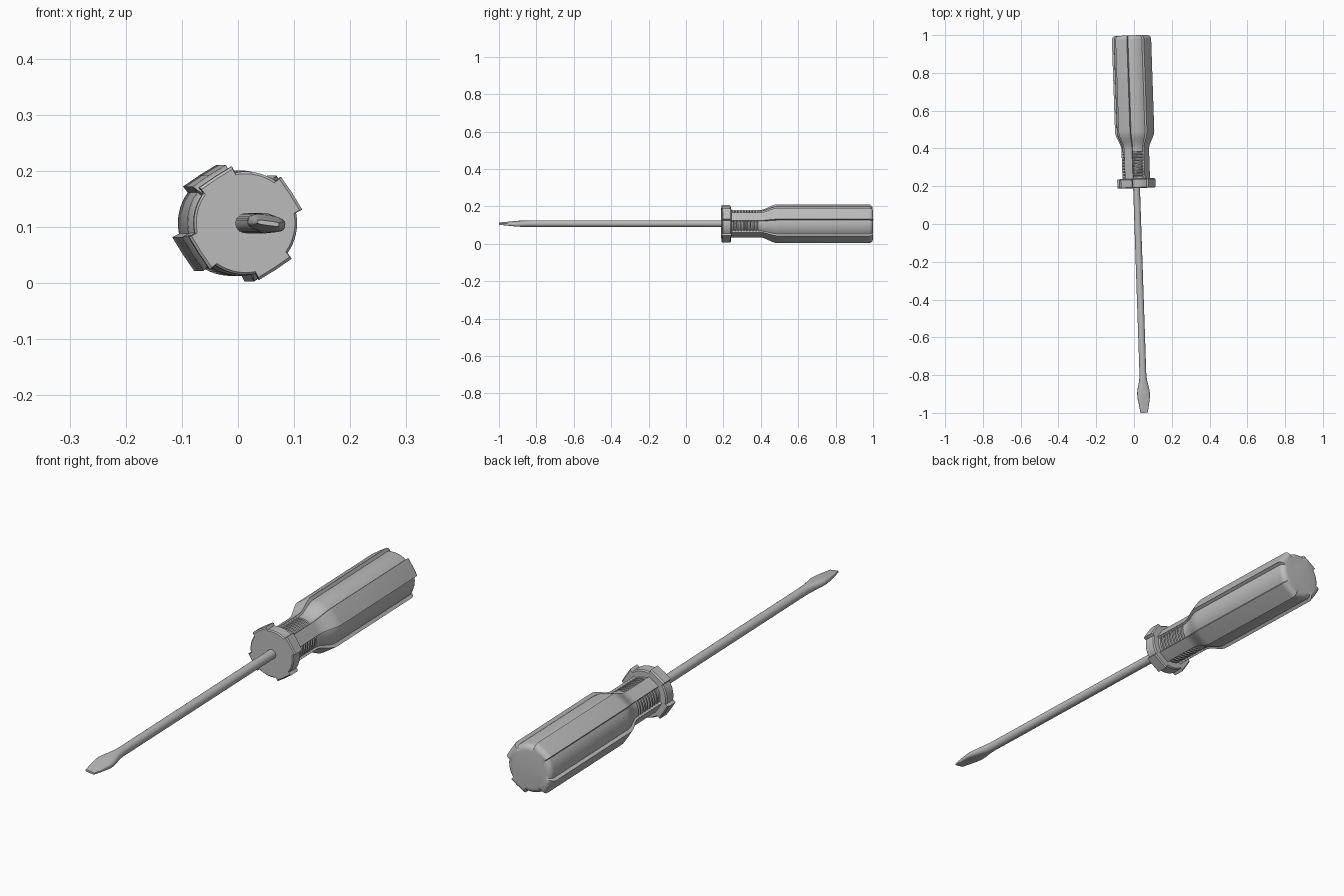
import bpy, bmesh
from math import sin, cos, pi, radians, copysign

cube = bpy.data.objects.get("Cube")
if cube:
    bpy.data.objects.remove(cube, do_unlink=True)

grey = bpy.data.materials.new("plain grey")
grey.use_nodes = True
tone = (0.5, 0.5, 0.5, 1)
grey.diffuse_color = tone
grey.node_tree.nodes["Principled BSDF"].inputs["Base Color"].default_value = tone


def loft(name, rings, roll=0):
    """Skin a list of equal rings, cap both ends and lay the part on the tool axis."""
    bm = bmesh.new()
    loops = [[bm.verts.new(p) for p in ring] for ring in rings]
    n = len(loops[0])
    for a, b in zip(loops, loops[1:]):
        for i in range(n):
            j = (i + 1) % n
            bm.faces.new((a[i], a[j], b[j], b[i]))
    bm.faces.new(loops[0])
    bm.faces.new(loops[-1])
    bmesh.ops.recalc_face_normals(bm, faces=bm.faces)
    mesh = bpy.data.meshes.new(name)
    bm.to_mesh(mesh)
    bm.free()
    mesh.materials.append(grey)
    ob = bpy.data.objects.new(name, mesh)
    bpy.context.collection.objects.link(ob)
    ob.location = (0.02, 0, 0.107)
    ob.rotation_euler = (0, roll, 0.034)
    bpy.ops.object.select_all(action="DESELECT")
    ob.select_set(True)
    bpy.context.view_layer.objects.active = ob
    bpy.ops.object.shade_smooth_by_angle(angle=radians(32))
    return ob


def lobed_ring(y, body, lobe):
    """Round section with four flat-topped raised lobes."""
    half, foot = radians(19.5), radians(21.5)
    ring = []
    for q in range(4):
        mid = radians(33 + 90 * q)
        polar = [(mid - half, lobe), (mid, lobe * cos(half) * 1.01), (mid + half, lobe)]
        gap = pi / 2 - 2 * foot
        polar += [(mid + foot + gap * k / 8, body) for k in range(9)]
        ring += [(r * cos(a), y, r * sin(a)) for a, r in polar]
    return ring


# Collar: flanged disc with lobes
collar = [(0.19, 0.088, 0.099), (0.194, 0.092, 0.104),
          (0.235, 0.092, 0.104), (0.24, 0.088, 0.099)]
loft("collar", [lobed_ring(*s) for s in collar])

# Handle: ribbed neck, flare, grip and rounded butt
stations = [(0.236, 0.066, 0.075), (0.25, 0.066, 0.075)]
ribs, pitch = 9, 0.0155
for k in range(ribs):
    y = 0.25 + k * pitch
    for f, r in ((0.1, 0.058), (0.45, 0.058), (0.55, 0.067), (0.99, 0.067)):
        stations.append((y + f * pitch, r, 0.075))
for k in range(9):
    t = k / 8
    s = (1 - cos(pi * t)) / 2
    stations.append((0.392 + 0.1 * t, 0.067 + 0.027 * s, 0.075 + 0.032 * s))
for k in range(7):
    a = k / 6 * pi / 2
    drop = 0.022 * (1 - cos(a))
    stations.append((0.977 + 0.022 * sin(a), 0.094 - drop, 0.107 - drop))
loft("handle", [lobed_ring(*s) for s in stations])


def blade_ring(y, wide, thick, power):
    """Section that blends from a circle towards a rectangle as power falls."""
    ring = []
    for k in range(24):
        a = 2 * pi * (k + 0.5) / 24
        c, s = cos(a), sin(a)
        ring.append((wide * copysign(abs(c) ** power, c), y,
                     thick * copysign(abs(s) ** power, s)))
    return ring


# Shaft with flattened, flared tip
shaft = [(0.2, 0.018, 0.018, 1), (-0.8, 0.018, 0.018, 1),
         (-0.83, 0.021, 0.018, 0.95), (-0.87, 0.03, 0.016, 0.8),
         (-0.895, 0.034, 0.0145, 0.7), (-0.92, 0.033, 0.012, 0.6),
         (-0.96, 0.026, 0.008, 0.45), (-0.99, 0.021, 0.005, 0.4),
         (-1.0, 0.019, 0.004, 0.4)]
loft("shaft", [blade_ring(*s) for s in shaft], radians(8))
